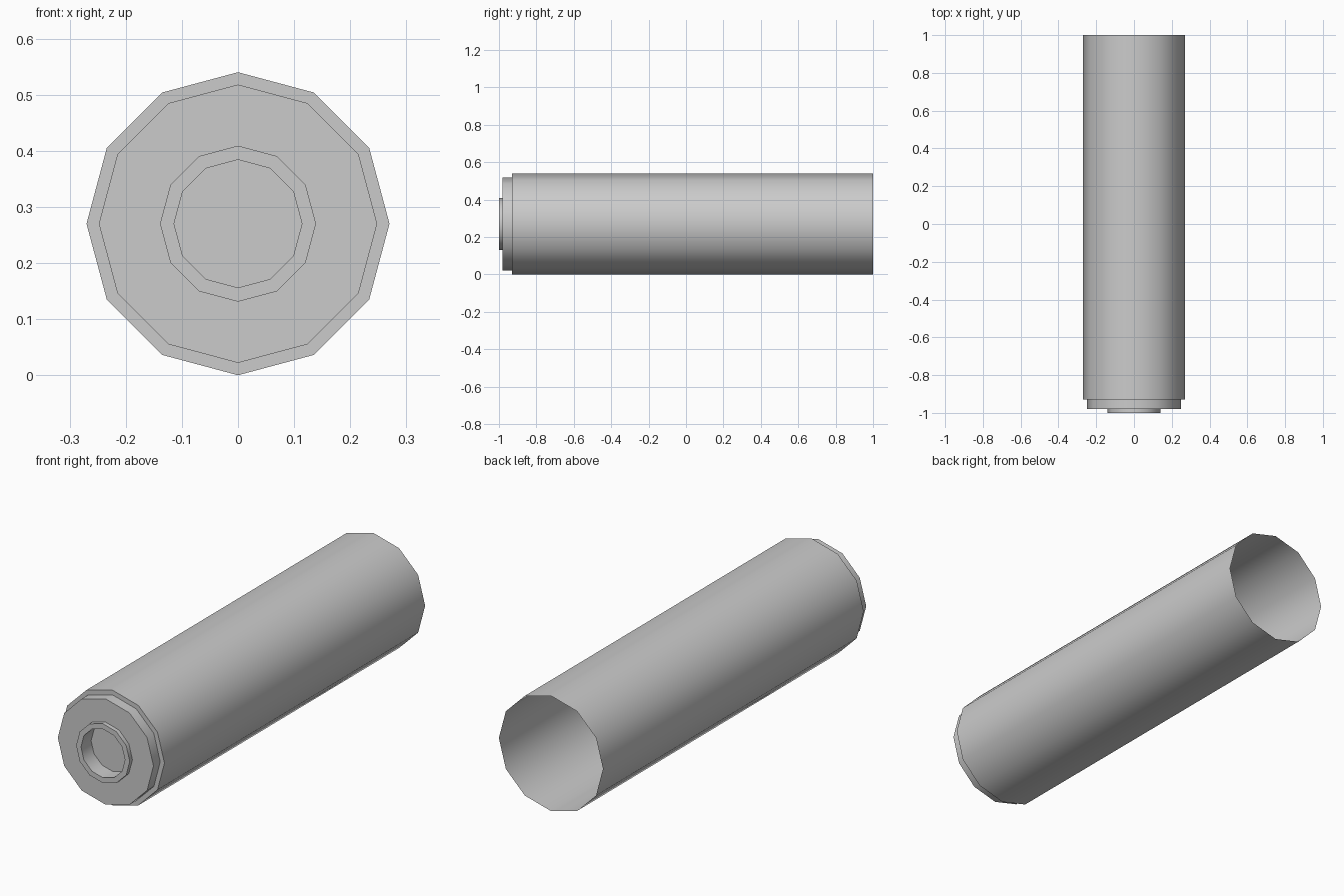
import bpy
import math

SIDES = 12
RADIUS = 0.27

cube = bpy.data.objects.get("Cube")
if cube:
    bpy.data.objects.remove(cube, do_unlink=True)

grey = bpy.data.materials.new("plain grey")
grey.use_nodes = True
color = (0.6, 0.6, 0.6, 1.0)
grey.diffuse_color = color
grey.node_tree.nodes["Principled BSDF"].inputs["Base Color"].default_value = color


def lathe(name, profile, cap_end=False):
    """Turn (radius, y) points around the long axis; optionally fill the last ring."""
    verts, faces = [], []
    for r, y in profile:
        for j in range(SIDES):
            a = math.tau * j / SIDES
            verts.append((r * math.cos(a), y, RADIUS + r * math.sin(a)))
    for i in range(len(profile) - 1):
        a, b = i * SIDES, (i + 1) * SIDES
        for j in range(SIDES):
            k = (j + 1) % SIDES
            faces.append((a + j, a + k, b + k, b + j))
    if cap_end:
        faces.append(tuple(range(len(verts) - SIDES, len(verts))))
    mesh = bpy.data.meshes.new(name)
    mesh.from_pydata(verts, [], faces)
    mesh.materials.append(grey)
    obj = bpy.data.objects.new(name, mesh)
    bpy.context.collection.objects.link(obj)
    bpy.ops.object.select_all(action='DESELECT')
    obj.select_set(True)
    bpy.context.view_layer.objects.active = obj
    bpy.ops.object.shade_smooth_by_angle(angle=math.radians(40))
    return obj


# Long thin tube, open at the back, with the front shoulder
lathe("tube_body", [(RADIUS, 1.0), (RADIUS, -0.93), (0.248, -0.93)])

# Narrower collar and its flat front face
lathe("front_collar", [(0.248, -0.93), (0.248, -0.98), (0.139, -0.98)])

# Raised ring around a shallow round recess
lathe("center_ring",
      [(0.139, -0.98), (0.139, -1.0), (0.114, -1.0), (0.114, -0.925)],
      cap_end=True)
